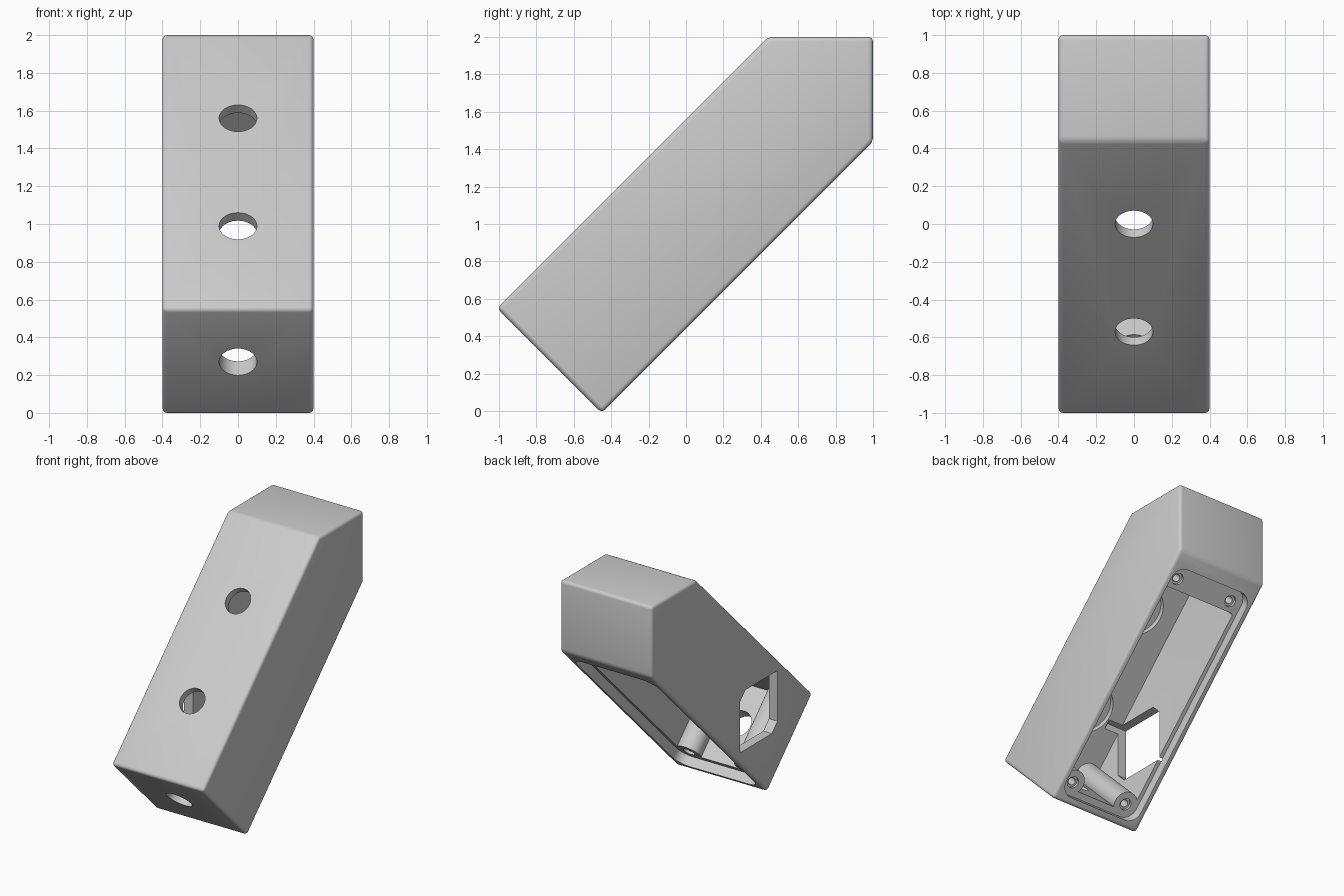
import bpy, bmesh, math
from mathutils import Matrix, Vector

if "Cube" in bpy.data.objects:
    bpy.data.objects.remove(bpy.data.objects["Cube"])

R = math.sqrt(0.5)
LEN, DEEP, HALF = 2.036, 0.792, 0.4      # case length, thickness, half width
RECESS, WALL = 0.075, 0.10               # lid recess depth, front wall
SCREWS = [(x, s) for x in (-0.25, 0.25) for s in (0.14, 1.82)]

# Tilted frame: x across, s along the case, d from open back to front
FRAME = Matrix(((1, 0, 0, 0), (0, R, -R, -0.44), (0, R, R, 0), (0, 0, 0, 1)))

grey = bpy.data.materials.new("light grey plastic")
grey.use_nodes = True
grey.diffuse_color = (0.6, 0.6, 0.6, 1)
grey.node_tree.nodes["Principled BSDF"].inputs["Base Color"].default_value = (0.6, 0.6, 0.6, 1)


def make(name, bm):
    bmesh.ops.recalc_face_normals(bm, faces=bm.faces)
    mesh = bpy.data.meshes.new(name)
    bm.to_mesh(mesh)
    bm.free()
    mesh.materials.append(grey)
    ob = bpy.data.objects.new(name, mesh)
    bpy.context.collection.objects.link(ob)
    return ob


def prism(name, points, offset):
    """Extrude a closed outline of 3D points by an offset."""
    bm = bmesh.new()
    face = bm.faces.new([bm.verts.new(p) for p in points])
    new = bmesh.ops.extrude_face_region(bm, geom=[face])["geom"]
    bmesh.ops.translate(bm, vec=offset, verts=[v for v in new if isinstance(v, bmesh.types.BMVert)])
    return make(name, bm)


def pocket(name, hx, s0, s1, d0, d1, radius):
    """Rounded rectangular block."""
    pts = []
    corners = [(hx, s1), (-hx, s1), (-hx, s0), (hx, s0)]
    for i, (x, s) in enumerate(corners):
        cx = x - math.copysign(radius, x)
        cs = s - radius if s == s1 else s + radius
        for k in range(9):
            a = math.pi / 2 * (i + k / 8)
            pts.append((cx + radius * math.cos(a), cs + radius * math.sin(a), d0))
    return prism(name, pts, (0, 0, d1 - d0))


def rod(name, start, end, radius, sides=48):
    a, b = Vector(start), Vector(end)
    turn = (b - a).to_track_quat("Z", "Y").to_matrix().to_4x4()
    bm = bmesh.new()
    bmesh.ops.create_cone(bm, cap_ends=True, segments=sides, radius1=radius, radius2=radius,
                          depth=(b - a).length, matrix=Matrix.Translation((a + b) / 2) @ turn)
    return make(name, bm)


def apply_modifiers(ob):
    deps = bpy.context.evaluated_depsgraph_get()
    mesh = bpy.data.meshes.new_from_object(ob.evaluated_get(deps))
    ob.modifiers.clear()
    ob.data = mesh


def cut(target, cutter):
    mod = target.modifiers.new("cut", "BOOLEAN")
    mod.operation, mod.solver, mod.object = "DIFFERENCE", "EXACT", cutter
    apply_modifiers(target)
    bpy.data.objects.remove(cutter)


# Outer shell with softened edges
base = -0.0145
outline = [(base, 0), (LEN, 0), (LEN + DEEP / 2, DEEP / 2), (LEN, DEEP), (base, DEEP)]
case = prism("enclosure_case", [(-HALF, s, d) for s, d in outline], (2 * HALF, 0, 0))
bevel = case.modifiers.new("soft edges", "BEVEL")
bevel.width, bevel.segments = 0.025, 4
apply_modifiers(case)

# Lid recess in the open back
cut(case, pocket("recess_cutter", 0.355, 0.04, 1.92, -0.1, RECESS, 0.1))

# Main cavity, leaving round screw posts at the lower corners
cavity = pocket("cavity_cutter", 0.325, 0.09, 1.74, RECESS - 0.02, DEEP - WALL, 0.02)
for x, s in SCREWS:
    if s < 1:
        cut(cavity, rod("post", (x, s, -0.1), (x, s, DEEP), 0.095))
cut(case, cavity)

# Screw holes with a shallow counterbore
for x, s in SCREWS:
    cut(case, rod("screw_cutter", (x, s, 0), (x, s, RECESS + 0.25), 0.028, 24))
    cut(case, rod("screw_seat_cutter", (x, s, 0), (x, s, RECESS + 0.02), 0.045, 24))

# Two button holes in the front, seated from inside
for s in (0.607, 1.414):
    cut(case, rod("button_cutter", (0, s, DEEP - 0.3), (0, s, DEEP + 0.1), 0.1))
    cut(case, rod("button_seat_cutter", (0, s, DEEP - 0.3), (0, s, DEEP - 0.06), 0.19))

# Cable hole through the lower end
cut(case, rod("cable_cutter", (0, -0.1, DEEP / 2), (0, 0.3, DEEP / 2), 0.1))

# Diamond window in the right-hand wall, its two lengthwise corners clipped
h, clip = 0.235 / R, 0.05
window = [(h - clip, clip), (0, h), (clip - h, clip), (clip - h, -clip), (0, -h), (h - clip, -clip)]
cut(case, prism("window_cutter", [(-0.5, 0.545 + s, DEEP / 2 + d) for s, d in window], (0.3, 0, 0)))

# Tilt into place and shade
case.data.transform(FRAME)
bpy.ops.object.select_all(action="DESELECT")
case.select_set(True)
bpy.context.view_layer.objects.active = case
bpy.ops.object.shade_smooth_by_angle(angle=math.radians(35))
